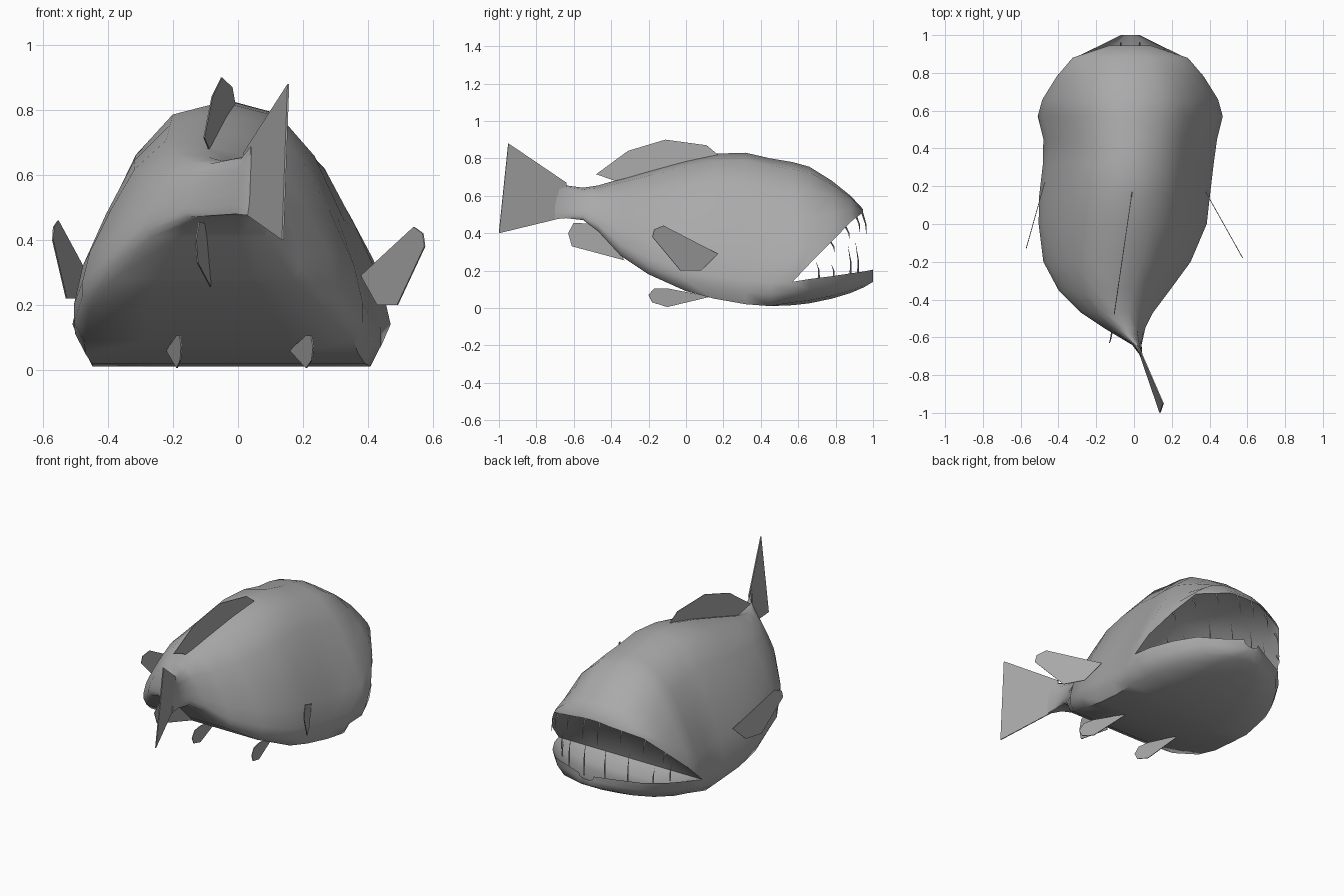
import bpy, bmesh, math
from mathutils import Vector

if "Cube" in bpy.data.objects:
    bpy.data.objects.remove(bpy.data.objects["Cube"])

grey = bpy.data.materials.new("fish grey")
grey.diffuse_color = (0.40, 0.40, 0.40, 1)
grey.use_nodes = True
grey.node_tree.nodes["Principled BSDF"].inputs["Base Color"].default_value = grey.diffuse_color


def finish(name, bm, angle=None):
    bmesh.ops.remove_doubles(bm, verts=bm.verts, dist=0.0005)
    bmesh.ops.recalc_face_normals(bm, faces=bm.faces)
    me = bpy.data.meshes.new(name)
    bm.to_mesh(me)
    bm.free()
    me.materials.append(grey)
    ob = bpy.data.objects.new(name, me)
    bpy.context.collection.objects.link(ob)
    if angle:
        bpy.context.view_layer.objects.active = ob
        ob.select_set(True)
        bpy.ops.object.shade_smooth_by_angle(angle=math.radians(angle))
        ob.select_set(False)
    return ob


# Half cross-sections: (share of half width, share of height from the seam)
UPPER = [(1, 0), (.94, .2), (.78, .47), (.585, .75), (.335, .94), (0, 1)]
LOWER = [(1, 0), (1, .5), (.93, 1), (.5, 1), (0, 1)]
HULL = [(1, 0), (.95, .45), (.8, .88), (.45, 1), (0, 1)]
PALATE = [(1, 0), (.8, .15), (.5, .3), (0, .36)]
FLOOR = [(1, 0), (.85, .3), (.5, .45), (0, .5)]


def arc(profile, y, cx, w, seam, end):
    half = [(a * w, seam + h * (end - seam)) for a, h in profile]
    pts = half + [(-x, z) for x, z in half[-2::-1]]
    return [Vector((cx + x, y, z)) for x, z in pts]


def loft(bm, rings):
    rows = [[bm.verts.new(p) for p in r] for r in rings]
    for a, b in zip(rows, rows[1:]):
        for i in range(len(a) - 1):
            bm.faces.new((a[i], a[i + 1], b[i + 1], b[i]))


def cap(bm, one, two):
    bm.faces.new([bm.verts.new(p) for p in one + two[-2:0:-1]])


# Body stations: y, centre x, half width, bottom z, top z
BODY = [(-.70, .04, .005, .475, .69), (-.64, .015, .025, .48, .655),
        (-.55, -.05, .11, .47, .643),
        (-.47, -.09, .19, .41, .655), (-.35, -.105, .295, .28, .69),
        (-.2, -.09, .39, .18, .735), (0, -.06, .445, .09, .79),
        (.15, -.05, .452, .05, .825), (.32, -.03, .452, .02, .83),
        (.45, -.02, .46, .01, .80), (.57, -.02, .49, .015, .78)]
# Jaw stations: y, half width, lip z, outer z
TOP_JAW = [(.57, .49, .14, .78), (.66, .465, .235, .755), (.78, .39, .355, .68),
           (.88, .305, .46, .60), (.945, .11, .51, .53)]
LOW_JAW = [(.57, .49, .14, .015), (.66, .455, .155, .025), (.78, .385, .17, .05),
           (.88, .295, .185, .08), (.95, .15, .195, .11), (1.0, .05, .205, .14)]

bm = bmesh.new()
ups, lows = [], []
for y, cx, w, zb, zt in BODY:
    seam = .14 if y == .57 else zb + .16 * (zt - zb)
    ups.append(arc(UPPER, y, cx, w, seam, zt))
    lows.append(arc(HULL if y == .57 else LOWER, y, cx, w, seam, zb))
loft(bm, ups)
loft(bm, lows)
cap(bm, ups[0], lows[0])
# Jaws: outer skin plus mouth lining, joined at the lips
for stations, skin, lining in ((TOP_JAW, UPPER, PALATE), (LOW_JAW, HULL, FLOOR)):
    outer = [arc(skin, y, -.02, w, lip, z) for y, w, lip, z in stations]
    inner = [arc(lining, y, -.02, w, lip, lip if y == .57 else z)
             for y, w, lip, z in stations]
    loft(bm, outer)
    loft(bm, inner)
    cap(bm, outer[-1], inner[-1])
finish("body", bm, 60)


# Fins: flat outlines given a thin thickness
def fin(name, pts, thick=.004):
    bm = bmesh.new()
    pts = [Vector(p) for p in pts]
    n = Vector((0, 0, 0))
    for a, b in zip(pts, pts[1:] + pts[:1]):
        n += a.cross(b)
    off = n.normalized() * thick / 2
    front = [bm.verts.new(p + off) for p in pts]
    back = [bm.verts.new(p - off) for p in pts]
    bm.faces.new(front)
    bm.faces.new(back[::-1])
    for i in range(len(pts)):
        j = (i + 1) % len(pts)
        bm.faces.new((front[i], back[i], back[j], front[j]))
    finish(name, bm)


def sheet(outline, x0, y0, slope):
    return [(x0 + (y0 - y) * slope, y, z) for y, z in outline]


fin("tail_fin", [(.02, -.64, .67), (.155, -.95, .88), (.138, -1, .4),
                 (.025, -.67, .48), (.015, -.64, .485)], .006)
fin("dorsal_fin", sheet([(-.48, .715), (-.31, .84), (-.11, .9), (.11, .87),
                         (.17, .82), (-.12, .74), (-.38, .68)], -.01, .17, -.146))
fin("anal_fin", [(-.12, -.6, .455), (-.13, -.63, .4), (-.125, -.61, .33),
                 (-.085, -.33, .255), (-.09, -.42, .4), (-.1, -.5, .45)])
PECTORAL = [(-.18, .38), (-.17, .42), (-.12, .44), (.17, .29), (.08, .2), (-.03, .2)]
fin("right_pectoral_fin", sheet(PECTORAL, .385, .16, .56))
fin("left_pectoral_fin", sheet([(y + .05, z + .02) for y, z in PECTORAL], -.47, .23, -.28))
PELVIC = [(-.2, .07), (-.17, .105), (-.1, .105), (.13, .06), (-.1, .005), (-.18, .03)]
fin("left_pelvic_fin", sheet(PELVIC, -.22, .13, .14))
fin("right_pelvic_fin", sheet(PELVIC, .16, .13, .22))


# Teeth: thin bent spikes along both lips
def tooth(bm, base, tip, r=.006):
    base, tip = Vector(base), Vector(tip)
    mid = (base + tip) / 2 + Vector((0, .008, 0))
    rows = []
    for p, s in ((base, r), (mid, r * .6)):
        rows.append([bm.verts.new(p + Vector((s * math.cos(t), s * math.sin(t), 0)))
                     for t in (0, math.pi / 2, math.pi, -math.pi / 2)])
    point = bm.verts.new(tip)
    for i in range(4):
        j = (i + 1) % 4
        bm.faces.new((rows[0][i], rows[0][j], rows[1][j], rows[1][i]))
        bm.faces.new((rows[1][i], rows[1][j], point))
    bm.faces.new(rows[0][::-1])


bm = bmesh.new()
for s in (-1, 1):
    for x, y, z, h in ((.05, .94, .515, .13), (.18, .905, .5, .1),
                       (.3, .85, .44, .08), (.38, .77, .36, .07)):
        tooth(bm, (s * x - .02, y, z), (s * x - .02, y + .025, z - h))
finish("upper_teeth", bm, 50)

bm = bmesh.new()
for s in (-1, 1):
    for x, y, h in ((.07, .92, .19), (.2, .88, .17),
                    (.31, .79, .07), (.37, .71, .08)):
        tooth(bm, (s * x - .02, y, .155), (s * x - .02, y - .015, .17 + h))
finish("lower_teeth", bm, 50)
